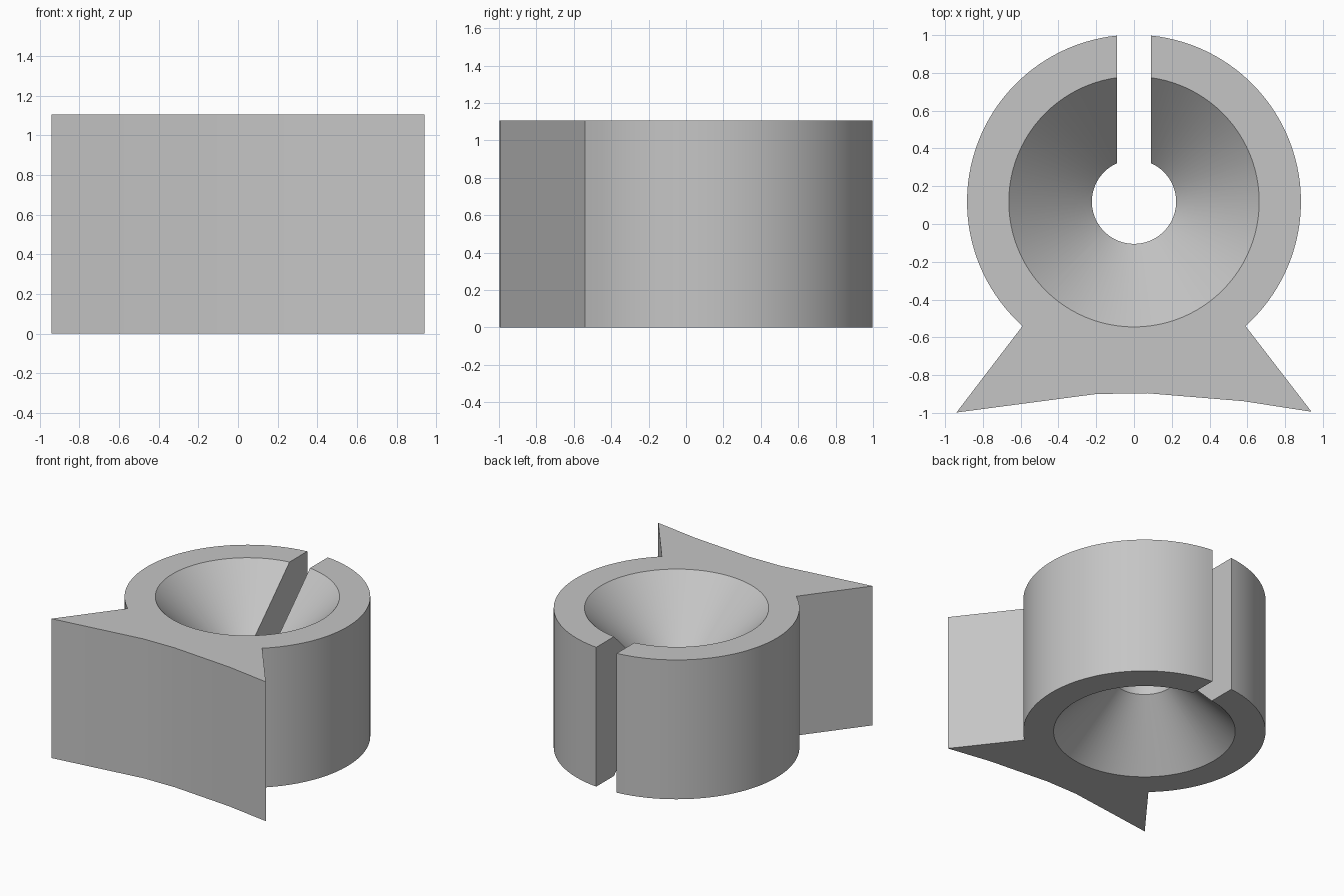
import bpy, bmesh, math

cube = bpy.data.objects.get("Cube")
if cube:
    bpy.data.objects.remove(cube, do_unlink=True)

HEIGHT = 1.106
CENTER_Y = 0.118
OUTER, RIM, THROAT = 0.884, 0.663, 0.223
SLOT = 0.09
SEGMENTS = 96

grey = bpy.data.materials.new("plain grey")
grey.use_nodes = True
colour = (0.56, 0.56, 0.56, 1)
grey.diffuse_color = colour
grey.node_tree.nodes["Principled BSDF"].inputs["Base Color"].default_value = colour


def new_object(name, bm):
    bmesh.ops.recalc_face_normals(bm, faces=bm.faces)
    mesh = bpy.data.meshes.new(name)
    bm.to_mesh(mesh)
    bm.free()
    mesh.materials.append(grey)
    obj = bpy.data.objects.new(name, mesh)
    bpy.context.collection.objects.link(obj)
    return obj


def prism(name, outline, z0, z1):
    bm = bmesh.new()
    face = bm.faces.new([bm.verts.new((x, y, z0)) for x, y in outline])
    top = bmesh.ops.extrude_face_region(bm, geom=[face])["geom"]
    verts = [v for v in top if isinstance(v, bmesh.types.BMVert)]
    bmesh.ops.translate(bm, verts=verts, vec=(0, 0, z1 - z0))
    return new_object(name, bm)


def lathe(name, profile):
    bm = bmesh.new()
    rings = []
    for r, z in profile:
        angles = [2 * math.pi * i / SEGMENTS for i in range(SEGMENTS)]
        rings.append([bm.verts.new((r * math.cos(a), CENTER_Y + r * math.sin(a), z))
                      for a in angles])
    for low, high in zip(rings, rings[1:]):
        for i in range(SEGMENTS):
            j = (i + 1) % SEGMENTS
            bm.faces.new((low[i], low[j], high[j], high[i]))
    bm.faces.new(rings[0])
    bm.faces.new(rings[-1])
    return new_object(name, bm)


# Collar with a flared foot: a round outline running into a shallow curved front
shoulder = math.atan2(-0.658, 0.59)
sweep = math.pi - 2 * shoulder
outline = [(OUTER * math.cos(shoulder + sweep * i / SEGMENTS),
            CENTER_Y + OUTER * math.sin(shoulder + sweep * i / SEGMENTS))
           for i in range(SEGMENTS + 1)]
outline += [(-0.94, -0.998), (-0.2, -0.9), (0.07, -0.896), (0.58, -0.938), (0.94, -0.994)]
body = prism("slotted_collar", outline, 0, HEIGHT)

# Bore: 45 degree funnels at both ends, joined by a straight throat
depth, extra = RIM - THROAT, 0.1
bore = lathe("bore_cutter", [
    (RIM + extra, -extra), (THROAT, depth),
    (THROAT, HEIGHT - depth), (RIM + extra, HEIGHT + extra)])

# Slot through the back wall
slot = prism("slot_cutter", [(-SLOT, CENTER_Y), (SLOT, CENTER_Y), (SLOT, 1.2), (-SLOT, 1.2)],
             -0.2, HEIGHT + 0.2)

bpy.ops.object.select_all(action="DESELECT")
bpy.context.view_layer.objects.active = body
body.select_set(True)
for cutter in (bore, slot):
    cutter.hide_render = True
    mod = body.modifiers.new(cutter.name, "BOOLEAN")
    mod.operation = "DIFFERENCE"
    mod.solver = "EXACT"
    mod.object = cutter
    bpy.ops.object.modifier_apply(modifier=mod.name)
    bpy.data.objects.remove(cutter, do_unlink=True)

bpy.ops.object.shade_smooth_by_angle(angle=math.radians(30))
